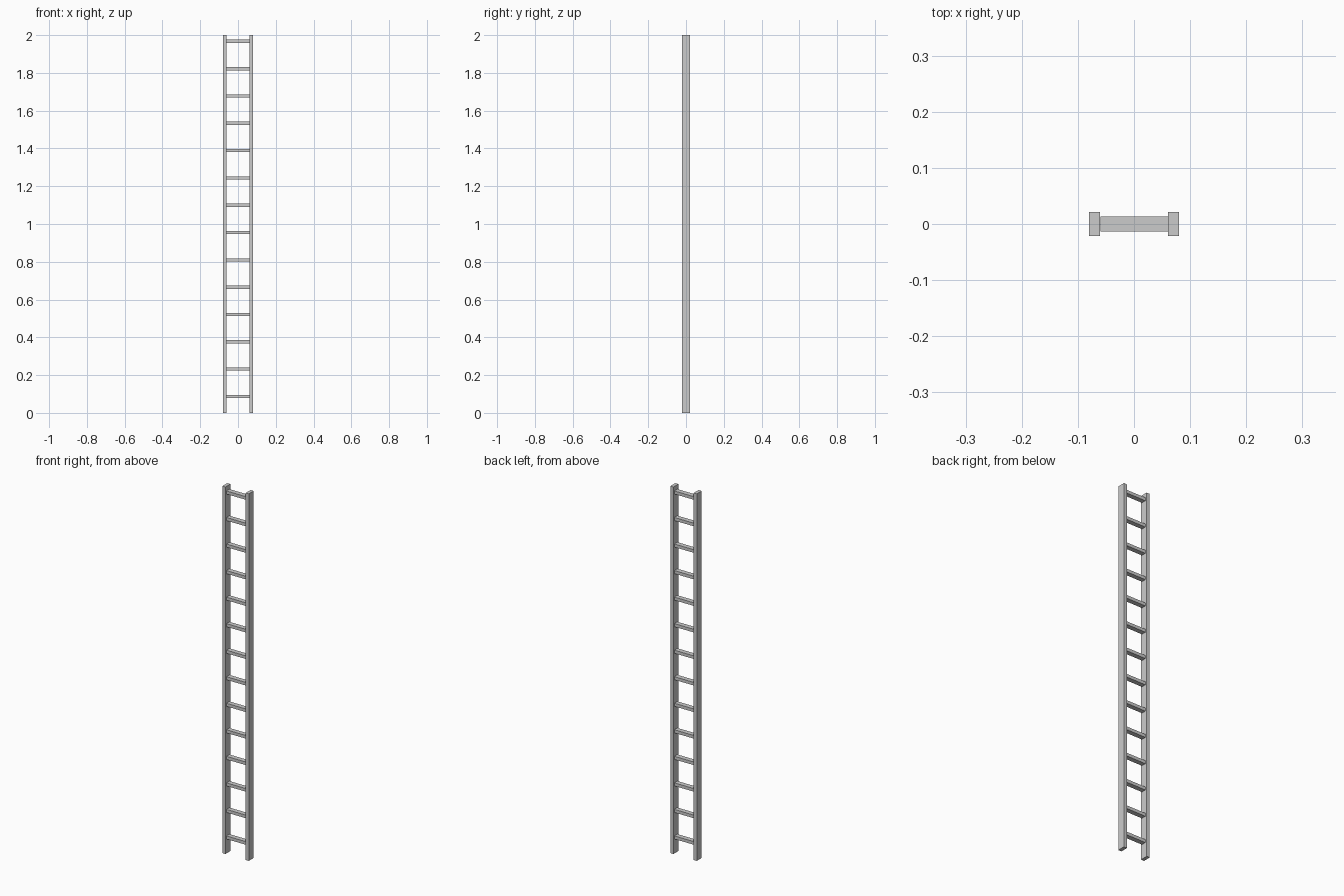
import bpy

if "Cube" in bpy.data.objects:
    bpy.data.objects.remove(bpy.data.objects["Cube"])


def box(name, lo, hi):
    """Axis-aligned box between two corners."""
    bpy.ops.mesh.primitive_cube_add(size=1, location=[(a + b) / 2 for a, b in zip(lo, hi)])
    obj = bpy.context.object
    obj.name = name
    obj.scale = [b - a for a, b in zip(lo, hi)]
    bpy.ops.object.transform_apply(location=False, rotation=False, scale=True)
    return obj


# Side rails
box("left_rail", (-0.080, -0.021, 0), (-0.061, 0.021, 2))
box("right_rail", (0.061, -0.021, 0), (0.080, 0.021, 2))

# Evenly spaced flat rungs
RUNGS = 14
FIRST, LAST = 0.087, 1.967
HALF_HEIGHT = 0.0085
for i in range(RUNGS):
    z = FIRST + (LAST - FIRST) * i / (RUNGS - 1)
    box(f"rung_{i + 1}", (-0.060, -0.013, z - HALF_HEIGHT), (0.062, 0.013, z + HALF_HEIGHT))
